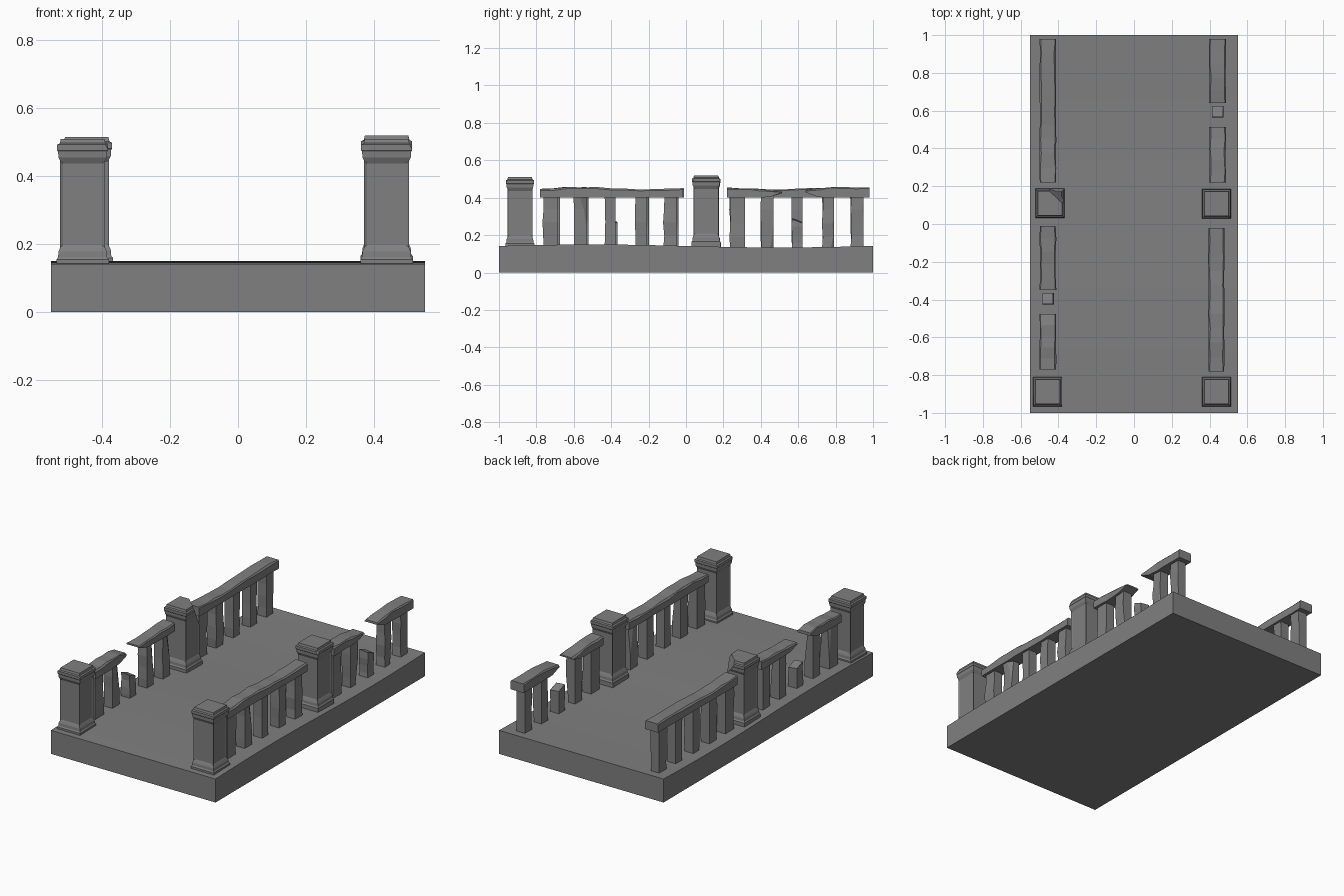
import bpy, bmesh, math, random
from mathutils import Vector

if "Cube" in bpy.data.objects:
    bpy.data.objects.remove(bpy.data.objects["Cube"])

random.seed(4)
stone = bpy.data.materials.new("grey_stone")
stone.diffuse_color = (0.215, 0.215, 0.215, 1)
stone.use_nodes = True
stone.node_tree.nodes["Principled BSDF"].inputs["Base Color"].default_value = stone.diffuse_color


def finish(name, bm):
    bmesh.ops.recalc_face_normals(bm, faces=bm.faces)
    me = bpy.data.meshes.new(name)
    bm.to_mesh(me)
    bm.free()
    me.materials.append(stone)
    ob = bpy.data.objects.new(name, me)
    bpy.context.collection.objects.link(ob)
    return ob


def loft(bm, rings):
    """Skin a list of closed rings and cap both ends."""
    rows = [[bm.verts.new(p) for p in r] for r in rings]
    n = len(rows[0])
    sides = []
    for a, b in zip(rows, rows[1:]):
        sides.append([bm.faces.new((a[i], a[(i + 1) % n], b[(i + 1) % n], b[i])) for i in range(n)])
    bm.faces.new(rows[0][::-1])
    bm.faces.new(rows[-1])
    return sides


def square(x, y, z, hx, hy):
    return [(x - hx, y - hy, z), (x + hx, y - hy, z), (x + hx, y + hy, z), (x - hx, y + hy, z)]


def chip(bm, point, normal):
    """Slice a corner off and close the cut."""
    r = bmesh.ops.bisect_plane(bm, geom=bm.verts[:] + bm.edges[:] + bm.faces[:],
                               plane_co=point, plane_no=normal, clear_outer=True)
    cut = [e for e in r["geom_cut"] if isinstance(e, bmesh.types.BMEdge)]
    bmesh.ops.holes_fill(bm, edges=cut, sides=0)


def ground(y):
    return 0.142 - 0.008 * math.sin(math.pi * y)


# Worn deck slab
bm = bmesh.new()
rings = []
for i in range(25):
    y = -1 + i / 12
    z = ground(y)
    rings.append([(-0.55, y, 0), (0.55, y, 0), (0.55, y, z), (-0.55, y, z)])
loft(bm, rings)
finish("deck_slab", bm)

# Posts with stepped plinth, sunken panels and moulded cap
PROFILE = [(.077, .12), (.077, .165), (.072, .172), (.071, .188), (.066, .2), (.066, .455),
           (.071, .465), (.072, .482), (.075, .486), (.075, .503), (.067, .507), (.064, .52)]


def post(name, x, y, dz, broken=False):
    bm = bmesh.new()
    sides = loft(bm, [square(x, y, z + dz, h, h) for h, z in PROFILE])
    bmesh.ops.recalc_face_normals(bm, faces=bm.faces)
    bmesh.ops.inset_individual(bm, faces=sides[4], thickness=0.011, depth=-0.004)
    if broken:
        chip(bm, Vector((x + .02, y + .04, .52)), Vector((.75, .8, .38)))
    else:
        chip(bm, Vector((x + .07, y - .068, .5)), Vector((.7, -.7, .4)))
    finish(name, bm)


post("post_front_left", -.457, -.888, -.01)
post("post_front_right", .437, -.888, -.01)
post("post_back_left", -.445, .11, -.005, True)
post("post_back_right", .437, .107, 0)


# Handrail pieces with an uneven, chamfered top; broken ends are undercut
def rail(name, x, y0, y1, broken0=False, broken1=False):
    bm = bmesh.new()
    n = max(5, round((y1 - y0) / 0.075))
    rings = []
    for i in range(n + 1):
        y = y0 + (y1 - y0) * i / n
        t = .45 + .007 * math.sin(9 * y + 0.3) + random.uniform(-.003, .003)
        b = .40
        d = min((y - y0) if broken0 else 9, (y1 - y) if broken1 else 9)
        if d < .09:
            b += .028 * (1 - d / .09) ** 1.5
            t -= .008 * (1 - d / .09)
        w = .043 + random.uniform(-.002, .002)
        c, e = random.uniform(.004, .01), random.uniform(.004, .01)
        rings.append([(x - w, y, b), (x + w, y, b), (x + w, y, t - c),
                      (x + w - c, y, t), (x - w + e, y, t), (x - w, y, t - e)])
    loft(bm, rings)
    finish(name, bm)


# Square balusters with slightly weathered sides, and snapped stubs
def baluster(name, x, y, hy, top=None):
    bm = bmesh.new()
    z0, z1 = ground(y) - .02, top or .41
    rings = []
    for k in range(5):
        j = random.uniform(-.002, .002)
        rings.append(square(x + j, y - j, z0 + (z1 - z0) * k / 4, .029 + j, hy + j))
    loft(bm, rings)
    if top:
        chip(bm, Vector((x, y, top - .012)), Vector((.1, .35, .9)))
    elif random.random() < .5:
        s = random.choice((-1, 1))
        chip(bm, Vector((x + s * .027, y + hy, .25)), Vector((s, .6, random.uniform(-.12, .12))))
    finish(name, bm)


# Four balustrade runs: name, x, y offset, snapped in the middle
RUNS = [("front_right", .436, 0, False), ("front_left", -.456, .01, True),
        ("back_right", .442, 1.0, True), ("back_left", -.456, 1.0, False)]
SPOTS = [(-.725, .04), (-.565, .034), (-.405, .029), (-.24, .031), (-.085, .034)]
for run, x, off, snapped in RUNS:
    a, b = -.78 + off, -.02 + off
    if snapped:
        rail("rail_a_" + run, x, a, a + .293, False, True)
        rail("rail_b_" + run, x, a + .42, b, True, False)
    else:
        rail("rail_" + run, x, a, b)
    for k, (y, hy) in enumerate(SPOTS):
        baluster(f"baluster_{run}_{k + 1}", x, y + off, hy, .29 if snapped and k == 2 else None)
